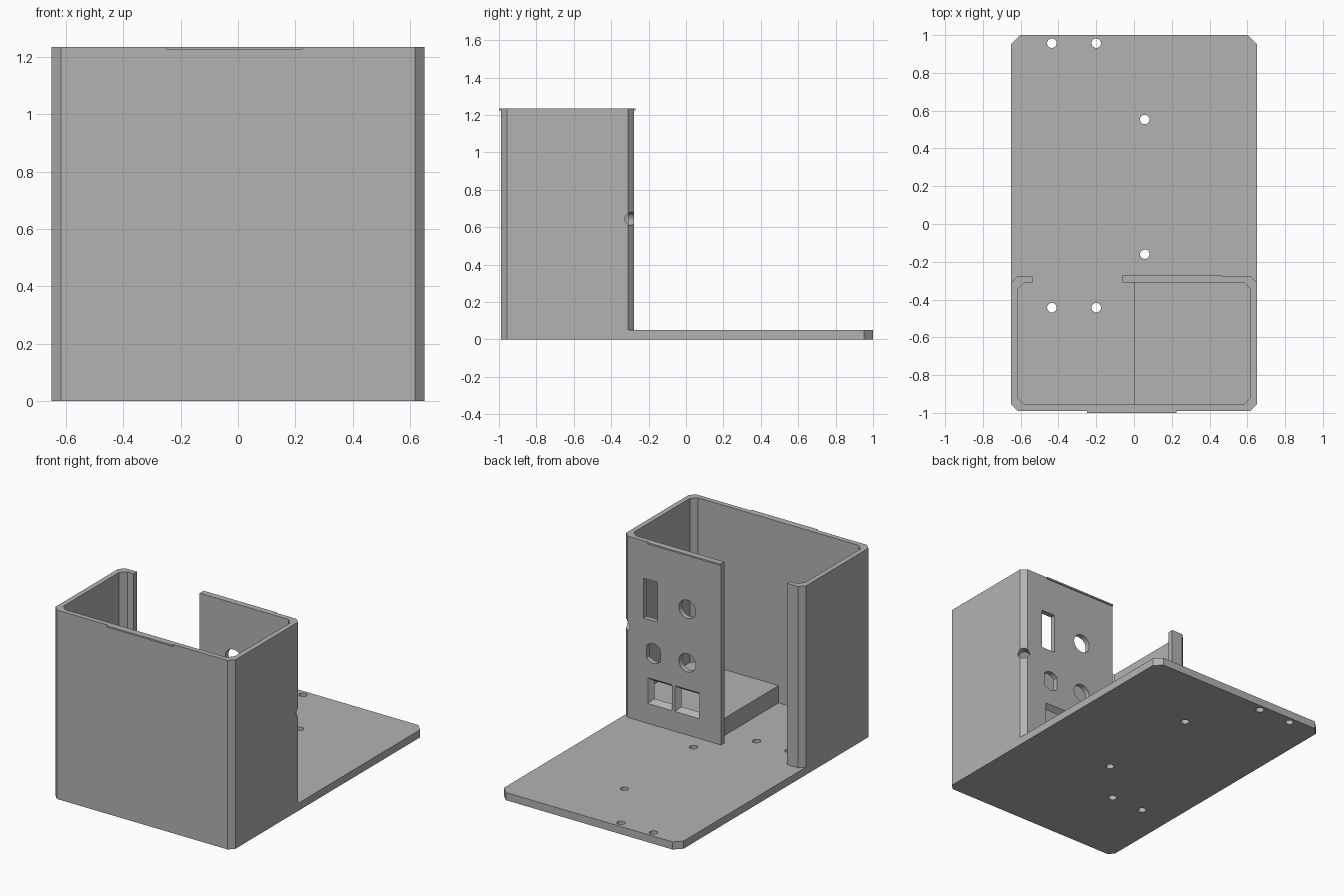
import bpy, bmesh, math

if "Cube" in bpy.data.objects:
    bpy.data.objects.remove(bpy.data.objects["Cube"], do_unlink=True)

grey = bpy.data.materials.new("plain grey")
grey.use_nodes = True
colour = (0.45, 0.45, 0.45, 1)
grey.diffuse_color = colour
grey.node_tree.nodes["Principled BSDF"].inputs["Base Color"].default_value = colour


def prism(name, pts, lo, hi, axis="z", pts_hi=None):
    """Extrude a 2D outline along z, or along y with the outline in x and z."""
    place = (lambda p, h: (p[0], p[1], h)) if axis == "z" else (lambda p, h: (p[0], h, p[1]))
    bm = bmesh.new()
    a = [bm.verts.new(place(p, lo)) for p in pts]
    b = [bm.verts.new(place(p, hi)) for p in (pts_hi or pts)]
    bm.faces.new(a)
    bm.faces.new(b)
    for i in range(len(a)):
        j = (i + 1) % len(a)
        bm.faces.new((a[i], a[j], b[j], b[i]))
    bmesh.ops.recalc_face_normals(bm, faces=bm.faces)
    mesh = bpy.data.meshes.new(name)
    bm.to_mesh(mesh)
    bm.free()
    mesh.materials.append(grey)
    ob = bpy.data.objects.new(name, mesh)
    bpy.context.collection.objects.link(ob)
    return ob


def circle(x, y, r, flat=9, n=32):
    """Circle outline; flat limits its half width to give straight sides."""
    ring = [2 * math.pi * (i + 0.5) / n for i in range(n)]
    return [(x + max(-flat, min(flat, r * math.cos(t))), y + r * math.sin(t)) for t in ring]


def rect(x0, x1, y0, y1, inset=0):
    return [(x0 + inset, y0 + inset), (x1 - inset, y0 + inset),
            (x1 - inset, y1 - inset), (x0 + inset, y1 - inset)]


def cut(ob, cutters):
    bpy.context.view_layer.objects.active = ob
    for c in cutters:
        c.hide_render = True
        mod = ob.modifiers.new("cut", "BOOLEAN")
        mod.operation, mod.solver, mod.object = "DIFFERENCE", "EXACT", c
        bpy.ops.object.modifier_apply(modifier=mod.name)
        bpy.data.objects.remove(c, do_unlink=True)


X, F, B, H, T = 0.65, -0.989, -0.277, 1.235, 0.05   # half width, front, panel back, height, floor
XI, FI, BI = X - 0.033, F + 0.033, B - 0.033        # inner faces of the walls
C, CF = 0.033, 0.047                                # corner chamfers

# Base plate with screw holes
plate = prism("base_plate", [(-X + C, F), (X - C, F), (X, F + C), (X, 1 - CF), (X - CF, 1),
                             (-X + CF, 1), (-X, 1 - CF), (-X, F + C)], 0, T)
screws = [(-0.435, 0.957), (-0.2, 0.957), (0.057, 0.553),
          (0.057, -0.16), (-0.435, -0.443), (-0.2, -0.443)]
cut(plate, [prism("screw_cutter", circle(x, y, 0.025), -0.1, 0.2) for x, y in screws])

# Wrapped wall: port panel, sides, front and short return, with a gap at the back
K = 0.036
outer = [(-0.06, B), (X - C, B), (X, B - C), (X, F + C), (X - C, F),
         (-X + C, F), (-X, F + C), (-X, B - C), (-X + C, B), (-0.537, B)]
inner = [(-0.537, BI), (-XI + K, BI), (-XI, BI - K), (-XI, FI + K), (-XI + K, FI),
         (XI - K, FI), (XI, FI + K), (XI, BI - K), (XI - K, BI), (-0.06, BI)]
wall = prism("enclosure_wall", outer + inner, T, H)

# Port openings: slot, round holes, flat-sided hole and two tapered sockets
y0, y1 = BI - 0.012, B + 0.012
ports = [rect(0.4, 0.5, 0.73, 0.99), circle(0.185, 0.872, 0.06),
         circle(0.185, 0.522, 0.06), circle(0.43, 0.516, 0.064, 0.05)]
cutters = [prism("port_cutter", p, y0, y1, "y") for p in ports]
for xa, xb in ((0.295, 0.47), (0.096, 0.273)):
    cutters.append(prism("socket_cutter", rect(xa, xb, 0.18, 0.348, 0.034), y0, y1, "y",
                         rect(xa, xb, 0.18, 0.348, -0.009)))

# Cable hole drilled diagonally through the chamfered corner
drill = prism("drill_cutter", circle(0, 0, 0.035), -0.06, 0.06, "y")
drill.location = (0.633, -0.295, 0.645)
drill.rotation_euler = (0, 0, -math.pi / 4)
bpy.context.view_layer.update()
cut(wall, cutters + [drill])

# Raised support inside, below the sockets
block = prism("support_block", [(0, FI), (XI - K, FI), (XI, FI + K), (XI, BI - K),
                                (XI - K, BI), (0, BI)], T, 0.163)

# Snap ridges along the rim, front and back
ridges = [prism("front_snap_ridge", rect(-0.25, 0.225, H - 0.01, H), -1.0, F, "y"),
          prism("back_snap_ridge", rect(-0.06, 0.465, H - 0.01, H), B, B + 0.008, "y")]

for ob in [plate, wall, block] + ridges:
    bpy.ops.object.select_all(action="DESELECT")
    ob.select_set(True)
    bpy.context.view_layer.objects.active = ob
    bpy.ops.object.shade_smooth_by_angle(angle=math.radians(25))
